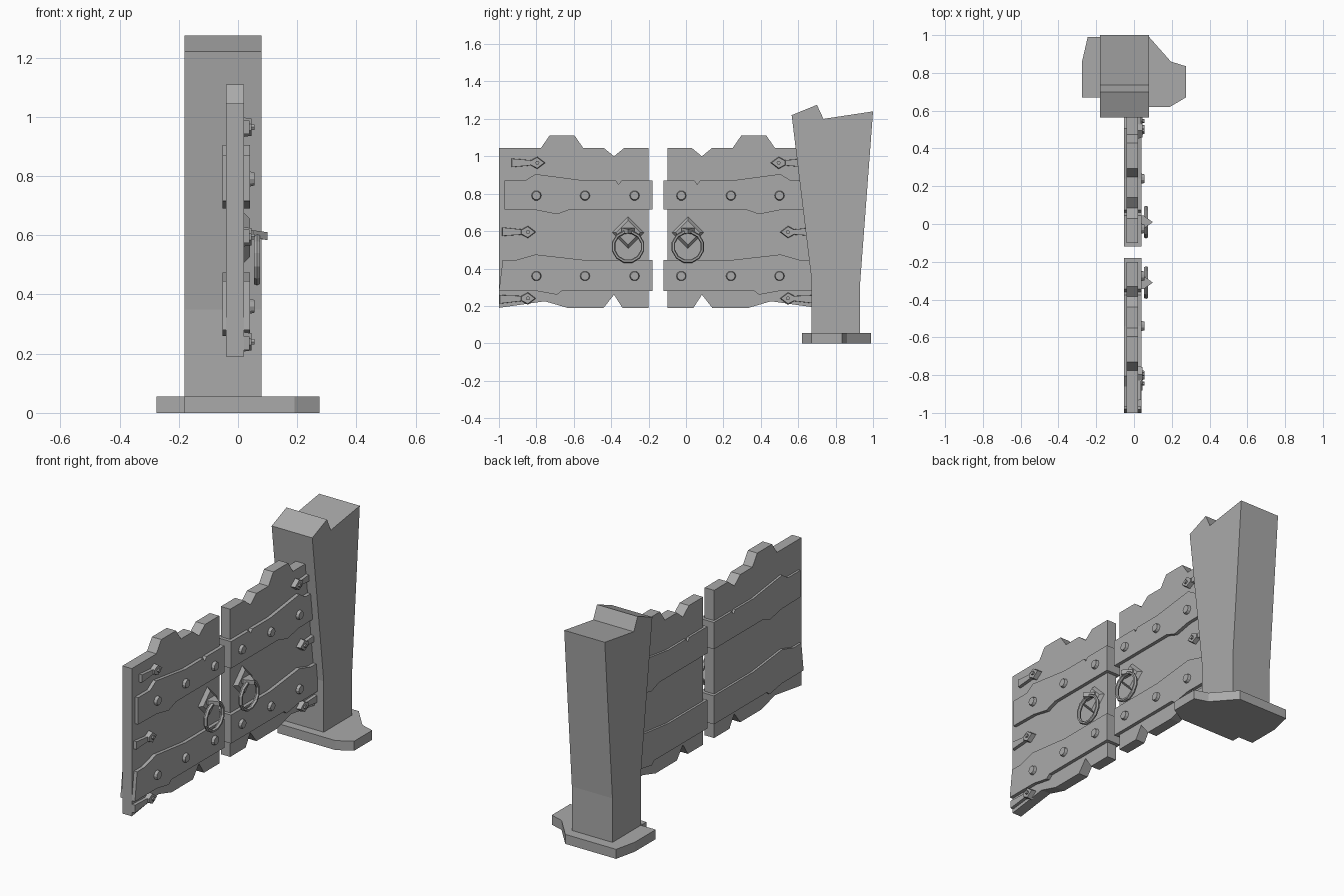
import bpy, bmesh, math
from mathutils import Matrix, Vector

if "Cube" in bpy.data.objects:
    bpy.data.objects.remove(bpy.data.objects["Cube"])

grey = bpy.data.materials.new("stone_grey")
grey.diffuse_color = (0.4, 0.4, 0.4, 1)
grey.use_nodes = True
grey.node_tree.nodes["Principled BSDF"].inputs["Base Color"].default_value = grey.diffuse_color


def finish(name, bm):
    bmesh.ops.recalc_face_normals(bm, faces=bm.faces)
    me = bpy.data.meshes.new(name)
    bm.to_mesh(me)
    bm.free()
    me.materials.append(grey)
    ob = bpy.data.objects.new(name, me)
    bpy.context.collection.objects.link(ob)
    return ob


def loft(name, low, high):
    """Solid between two matching outlines."""
    bm = bmesh.new()
    a = [bm.verts.new(p) for p in low]
    b = [bm.verts.new(p) for p in high]
    bm.faces.new(a)
    bm.faces.new(b)
    for i in range(len(a)):
        j = (i + 1) % len(a)
        bm.faces.new((a[i], a[j], b[j], b[i]))
    return finish(name, bm)


def slab(name, yz, x0, x1, taper=1.0):
    """Outline in y and z, given thickness in x; the outer side may shrink."""
    cy = sum(p[0] for p in yz) / len(yz)
    cz = sum(p[1] for p in yz) / len(yz)
    return loft(name, [(x0, y, z) for y, z in yz],
                [(x1, cy + (y - cy) * taper, cz + (z - cz) * taper) for y, z in yz])


def ring(name, c, radius, tube, sides=12, tube_sides=6):
    bm = bmesh.new()
    rows = []
    for i in range(sides):
        a = math.tau * (i + 0.5) / sides
        row = []
        for k in range(tube_sides):
            t = math.tau * k / tube_sides
            r = radius + tube * math.cos(t)
            row.append(bm.verts.new((c[0] + tube * 1.3 * math.sin(t),
                                     c[1] + r * math.cos(a), c[2] + r * math.sin(a))))
        rows.append(row)
    for i in range(sides):
        p, q = rows[i], rows[(i + 1) % sides]
        for k in range(tube_sides):
            m = (k + 1) % tube_sides
            bm.faces.new((p[k], p[m], q[m], q[k]))
    return finish(name, bm)


def polygon(y, z, r, n):
    return [(y + r * math.cos(math.tau * i / n), z + r * math.sin(math.tau * i / n))
            for i in range(n)]


# Gate post with a chipped top, and its foot slab
slab("post", [(0.67, 0), (0.93, 0), (0.93, 0.31), (1.0, 1.24), (0.735, 1.2),
              (0.70, 1.275), (0.565, 1.22), (0.67, 0.35)], -0.18, 0.08)
foot = [(-0.275, 0.67), (-0.18, 0.67), (-0.18, 0.62), (0.19, 0.62), (0.275, 0.67),
        (0.275, 0.835), (0.195, 0.86), (0.08, 0.99), (-0.245, 0.99), (-0.275, 0.86)]
loft("post_foot", [(x, y, 0) for x, y in foot], [(x, y, 0.055) for x, y in foot])

# Outlines in y and z for the leaf furthest from the post
panel = [(-1, 0.19), (-1, 1.045), (-0.775, 1.045), (-0.73, 1.11), (-0.595, 1.11),
         (-0.55, 1.045), (-0.44, 1.045), (-0.385, 1.0), (-0.33, 1.045), (-0.2, 1.045),
         (-0.2, 0.19), (-0.34, 0.19), (-0.385, 0.26), (-0.44, 0.19), (-0.635, 0.19),
         (-0.755, 0.225)]
upper = [(-0.97, 0.715), (-0.97, 0.87), (-0.86, 0.87), (-0.805, 0.905), (-0.54, 0.87),
         (-0.375, 0.87), (-0.36, 0.85), (-0.345, 0.87), (-0.18, 0.87), (-0.18, 0.715),
         (-0.62, 0.715), (-0.69, 0.69), (-0.80, 0.712)]
lower = [(-1, 0.28), (-0.98, 0.445), (-0.91, 0.445), (-0.805, 0.475), (-0.54, 0.445),
         (-0.18, 0.445), (-0.18, 0.28), (-0.665, 0.28), (-0.69, 0.26), (-0.80, 0.28)]

for side, flip in (("outer", False), ("post", True)):
    def m(pts):
        return [(-0.3 - y, z) for y, z in pts] if flip else pts

    # Planks and cross bands
    slab(side + "_leaf_panel", m(panel), -0.04, 0.02)
    slab(side + "_upper_band", m(upper), -0.053, 0.04)
    slab(side + "_lower_band", m(lower), -0.053, 0.04)

    # Studs on the bands
    for z in (0.79, 0.36):
        for y in (-0.80, -0.54, -0.275):
            slab(side + "_stud", m(polygon(y, z, 0.028, 10)), 0.035, 0.056, 0.8)

    # Arrow-tipped hinge straps, each with a rivet
    for start, tip, z0, z1 in ((-0.935, -0.75, 0.965, 0.965), (-0.985, -0.80, 0.597, 0.595),
                               (-1.0, -0.80, 0.235, 0.24)):
        arm = [(start, z0 - 0.024), (start, z0 + 0.024), (tip - 0.07, z1 + 0.014),
               (tip - 0.07, z1 - 0.014)]
        head = [(tip - 0.085, z1 + 0.012), (tip - 0.045, z1 + 0.034), (tip, z1),
                (tip - 0.045, z1 - 0.034), (tip - 0.085, z1 - 0.012)]
        slab(side + "_strap_arm", m(arm), 0.01, 0.038, 0.93)
        slab(side + "_strap_head", m(head), 0.01, 0.046, 0.85)
        slab(side + "_strap_rivet", m(polygon(tip - 0.045, z1, 0.011, 6)), 0.04, 0.056)

    # Pull handle: diamond plate, wedge hook and ring
    slab(side + "_handle_plate", m(polygon(-0.31, 0.592, 0.09, 4)), 0.015, 0.04, 0.72)
    hook = [(0.035, -0.345), (0.05, -0.345), (0.1, -0.31), (0.05, -0.275), (0.035, -0.275)]
    hook = [(x, -0.3 - y if flip else y) for x, y in hook]
    loft(side + "_handle_hook", [(x, y, 0.592 if x < 0.09 else 0.584) for x, y in hook],
         [(x, y, 0.617 if x < 0.09 else 0.61) for x, y in hook])
    ring(side + "_handle_ring", (0.064, -0.3 + 0.31 if flip else -0.31, 0.517), 0.08, 0.0095)
